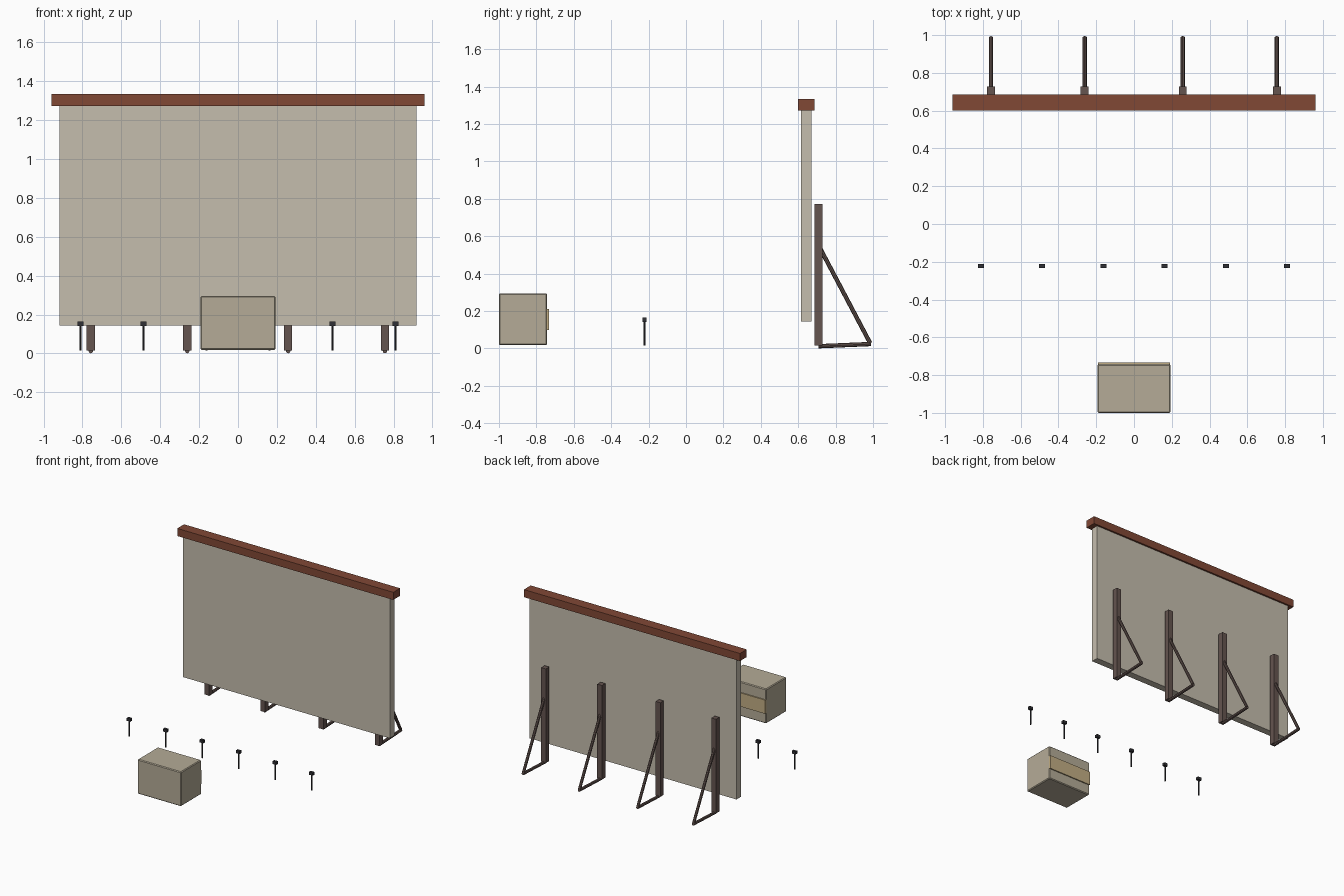
import bpy, bmesh
from mathutils import Vector

if "Cube" in bpy.data.objects:
    bpy.data.objects.remove(bpy.data.objects["Cube"])


def material(name, rgb):
    m = bpy.data.materials.new(name)
    m.diffuse_color = (*rgb, 1)
    m.use_nodes = True
    m.node_tree.nodes["Principled BSDF"].inputs["Base Color"].default_value = m.diffuse_color
    return m


CANVAS = material("pale_screen", (0.56, 0.51, 0.42))
BOXMAT = material("stone_beige", (0.46, 0.41, 0.31))
TAN = material("tan", (0.54, 0.42, 0.23))
RUST = material("rust_red", (0.22, 0.065, 0.036))
BROWN = material("dark_brown", (0.13, 0.09, 0.08))
BLACK = material("charcoal", (0.03, 0.03, 0.035))


def finish(bm, name, mat):
    me = bpy.data.meshes.new(name)
    bm.to_mesh(me)
    bm.free()
    me.materials.append(mat)
    ob = bpy.data.objects.new(name, me)
    bpy.context.collection.objects.link(ob)
    return ob


def box(name, x, y, z, mat, bevel=0):
    """Box from (min, max) ranges on each axis."""
    bm = bmesh.new()
    bmesh.ops.create_cube(bm, size=1)
    for v in bm.verts:
        v.co = [r[0] if c < 0 else r[1] for c, r in zip(v.co, (x, y, z))]
    if bevel:
        bmesh.ops.bevel(bm, geom=bm.edges[:], offset=bevel, segments=1, affect='EDGES')
    return finish(bm, name, mat)


def rod(name, a, b, radius, mat, sides=8):
    """Straight rod between two points."""
    a, b = Vector(a), Vector(b)
    bm = bmesh.new()
    bmesh.ops.create_cone(bm, cap_ends=True, segments=sides, radius1=radius,
                          radius2=radius, depth=(b - a).length)
    ob = finish(bm, name, mat)
    ob.location = (a + b) / 2
    ob.rotation_mode = 'QUATERNION'
    ob.rotation_quaternion = (b - a).to_track_quat('Z', 'Y')
    return ob


# Screen and its top rail
box("screen_panel", (-0.919, 0.919), (0.615, 0.672), (0.144, 1.28), CANVAS)
box("top_rail", (-0.96, 0.96), (0.6, 0.686), (1.272, 1.333), RUST)

# Rear posts, each with a diagonal brace and a ground strut
for x in (-0.757, -0.261, 0.258, 0.756):
    box("rear_post", (x - 0.021, x + 0.021), (0.686, 0.729), (0.016, 0.772), BROWN)
    rod("diagonal_brace", (x, 0.712, 0.545), (x, 0.985, 0.028), 0.0115, BROWN)
    rod("ground_strut", (x, 0.708, 0.012), (x, 0.99, 0.024), 0.0115, BROWN)

# Low stakes with block heads
for i in range(6):
    x = -0.81 + i * 0.324
    rod("stake_stem", (x, -0.222, 0.016), (x, -0.222, 0.148), 0.0055, BLACK)
    box("stake_head", (x - 0.016, x + 0.016), (-0.233, -0.211), (0.142, 0.165), BLACK)

# Front box with a raised band on its rear side
box("front_box", (-0.193, 0.193), (-1.0, -0.742), (0.018, 0.295), BOXMAT, 0.006)
box("rear_band", (-0.191, 0.191), (-0.75, -0.733), (0.1, 0.21), TAN)
